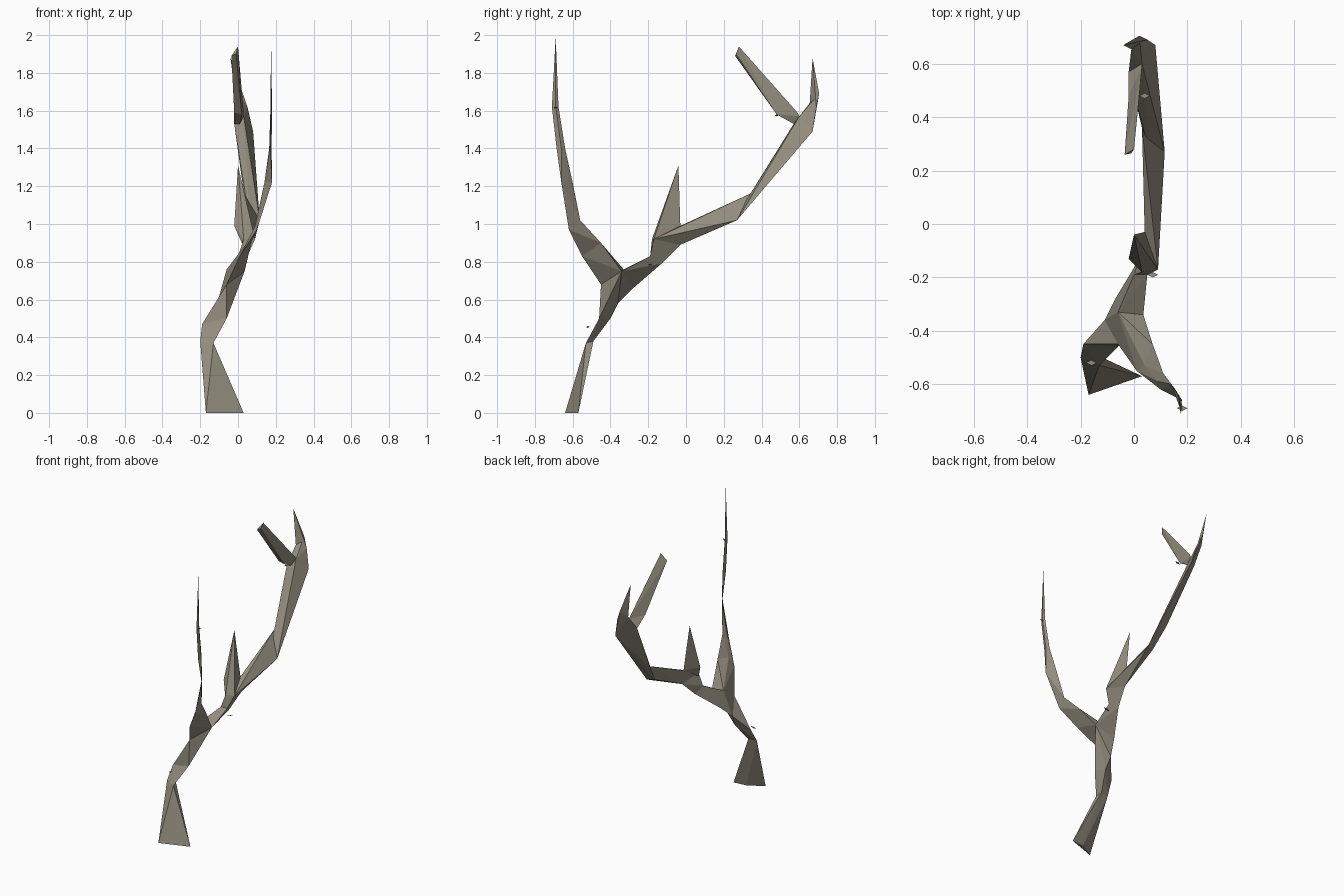
import bpy
import bmesh
from mathutils import Vector

cube = bpy.data.objects.get("Cube")
if cube:
    bpy.data.objects.remove(cube, do_unlink=True)

# Weathered wood colour
wood = bpy.data.materials.new("weathered_wood")
wood.use_nodes = True
wood_colour = (0.29, 0.265, 0.205, 1)
wood.diffuse_color = wood_colour
wood_shader = wood.node_tree.nodes["Principled BSDF"]
wood_shader.inputs["Base Color"].default_value = wood_colour
wood_shader.inputs["Roughness"].default_value = 0.9


def hull_triangles(points):
    """Triangles of the convex skin around a few points."""
    bm = bmesh.new()
    for point in points:
        bm.verts.new(point)
    bmesh.ops.convex_hull(bm, input=bm.verts[:])
    bmesh.ops.triangulate(bm, faces=bm.faces[:])
    triangles = [tuple(v.co.copy().freeze() for v in face.verts) for face in bm.faces]
    bm.free()
    return triangles


def make_limb(name, *rings):
    """Skin each pair of neighbouring rings, dropping the caps they share."""
    skin = {}
    for lower, upper in zip(rings, rings[1:]):
        for triangle in hull_triangles(dict.fromkeys(lower + upper)):
            key = frozenset(triangle)
            if key in skin:
                del skin[key]
            else:
                skin[key] = triangle
    bm = bmesh.new()
    shared = {}
    for triangle in skin.values():
        for corner in triangle:
            if corner not in shared:
                shared[corner] = bm.verts.new(corner)
        bm.faces.new([shared[corner] for corner in triangle])
    bmesh.ops.recalc_face_normals(bm, faces=bm.faces[:])
    mesh = bpy.data.meshes.new(name)
    bm.to_mesh(mesh)
    bm.free()
    mesh.materials.append(wood)
    limb = bpy.data.objects.new(name, mesh)
    bpy.context.collection.objects.link(limb)
    return limb


# Corners shared where the limbs meet
crotch_front = (-.06, -.45, .68)
crotch_right = (.035, -.34, .75)
crotch_top = (-.06, -.33, .76)
crotch_back = (-.11, -.36, .58)
crotch_under = (-.07, -.28, .66)
knot_front = (.03, -.18, .92)
knot_side = (.09, -.17, .92)
knot_under = (.05, -.03, .89)
knot_top = (.04, -.03, .99)
crown_inner = (-.02, .57, 1.53)
crown_outer = (.08, .67, 1.49)
crown_top = (.03, .6, 1.57)

# Trunk with its flared, flat foot
make_limb(
    "trunk",
    [(-.17, -.64, 0), (.03, -.57, 0), (-.06, -.58, 0)],
    [(-.2, -.5, .38), (-.13, -.53, .37), (-.14, -.49, .38)],
    [(-.19, -.45, .47), (-.06, -.46, .5), (-.1, -.4, .5)],
    [crotch_front, crotch_right, crotch_back],
    [crotch_top, crotch_under],
)

# Long limb that sweeps to the back
make_limb(
    "main_branch",
    [crotch_under, crotch_top, crotch_right],
    [(0, -.19, .83), (.05, -.19, .83), (.02, -.13, .79)],
    [knot_front, knot_side, knot_under],
    [knot_top],
)
make_limb(
    "back_branch",
    [knot_side, knot_under, knot_top],
    [(.115, .27, 1.02), (.03, .36, 1.17), (.06, .26, 1.03)],
    [crown_inner, crown_outer, crown_top],
)

# Short broken spike on top of the main limb
make_limb(
    "middle_spike",
    [knot_front, knot_side, knot_top, (-.02, -.13, .99), (.02, -.17, .9)],
    [(0, -.04, 1.31)],
)

# Two ends at the crown: one leans forward, one points up
make_limb(
    "forward_stub",
    [crown_inner, crown_top, (.01, .57, 1.53)],
    [(-.02, .48, 1.59), (.02, .48, 1.58), (.03, .59, 1.59)],
    [(-.035, .26, 1.89), (0, .28, 1.94), (-.01, .265, 1.9)],
)
make_limb(
    "back_spike",
    [crown_inner, crown_outer, crown_top],
    [(-.01, .655, 1.64), (.02, .705, 1.69), (.05, .69, 1.62)],
    [(-.04, .67, 1.88)],
)

# Thin upright limb at the front
make_limb(
    "front_branch",
    [crotch_front, crotch_top, crotch_right],
    [(.01, -.55, .83), (.04, -.53, .89), (.07, -.45, .9)],
    [(.1, -.62, .97), (.11, -.56, 1.02), (.09, -.59, .99)],
    [(.18, -.66, 1.22), (.14, -.6, 1.22), (.155, -.62, 1.23)],
    [(.17, -.685, 1.4), (.165, -.64, 1.4), (.178, -.66, 1.4)],
    [(.175, -.71, 1.62), (.172, -.675, 1.62), (.18, -.69, 1.62)],
    [(.175, -.69, 1.99)],
)

# Tiny twig stubs on the bark
twig_spots = {
    "trunk_twig": (-.16, -.52, .45),
    "main_branch_twig": (.07, -.19, .78),
    "front_branch_twig": (.18, -.69, 1.61),
    "crown_twig": (.04, .48, 1.57),
}
for name, spot in twig_spots.items():
    centre = Vector(spot)
    root = [tuple(centre + Vector(step)) for step in ((-.02, 0, 0), (0, .01, .005), (0, -.01, .005))]
    make_limb(name, root, [tuple(centre + Vector((.02, 0, .01)))])
